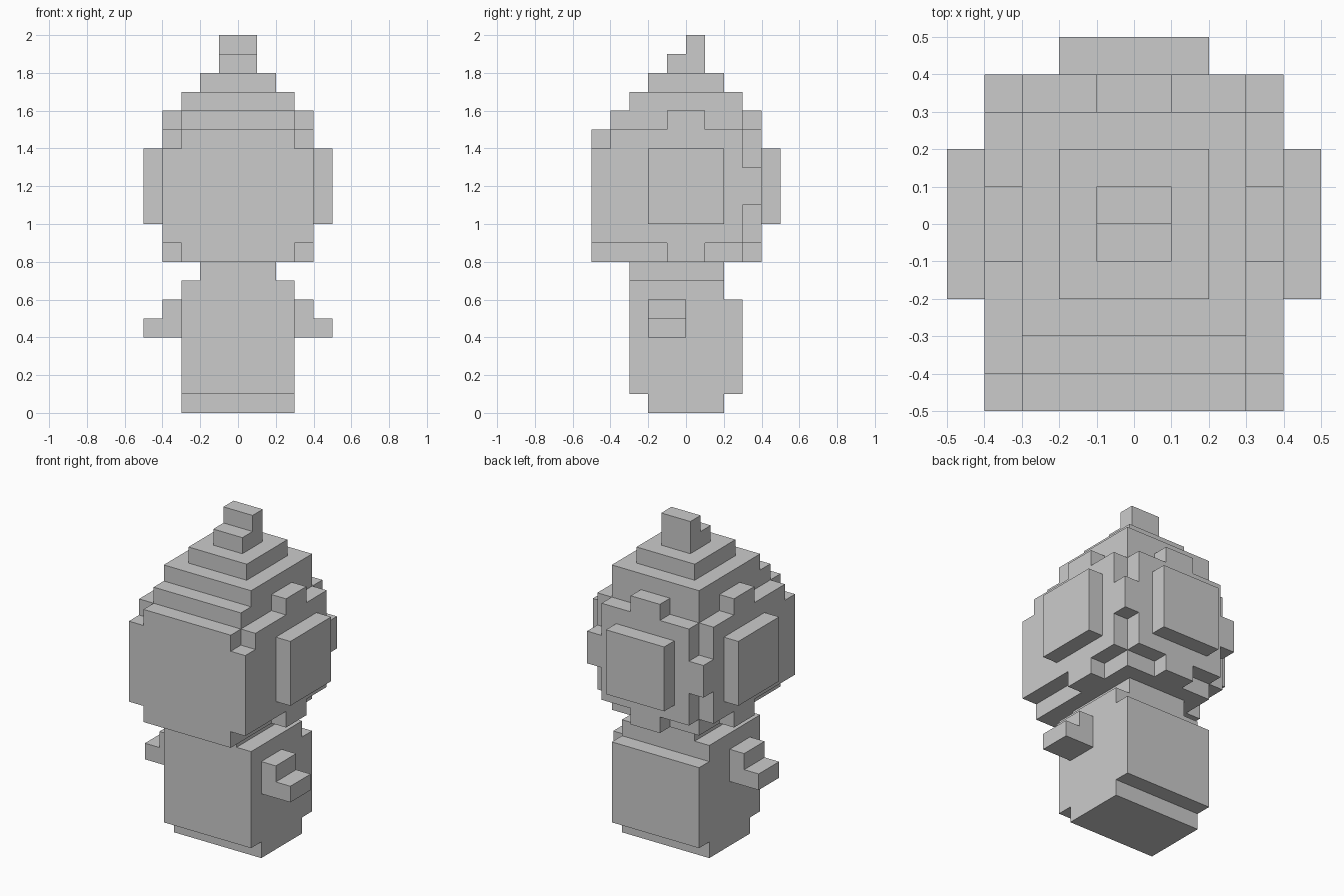
import bpy, bmesh, math
from mathutils import Vector

if "Cube" in bpy.data.objects:
    bpy.data.objects.remove(bpy.data.objects["Cube"])

U = 0.1  # voxel size; all boxes below are in voxel units


def part(name, boxes, mirror=False):
    """Join boxes (x0, x1, y0, y1, z0, z1) into one clean voxel shell."""
    cells = set()
    for x0, x1, y0, y1, z0, z1 in boxes:
        cells |= {(x, y, z) for x in range(x0, x1)
                  for y in range(y0, y1) for z in range(z0, z1)}
        if mirror:
            cells |= {(x, y, z) for x in range(-x1, -x0)
                      for y in range(y0, y1) for z in range(z0, z1)}
    bm = bmesh.new()
    for c in cells:
        mid = Vector(c) + Vector((0.5, 0.5, 0.5))
        for axis in range(3):
            for s in (-1, 1):
                n = list(c)
                n[axis] += s
                if tuple(n) in cells:
                    continue
                d, u, v = Vector(), Vector(), Vector()
                d[axis] = s * 0.5
                u[(axis + 1) % 3] = 0.5 * s
                v[(axis + 2) % 3] = 0.5
                bm.faces.new([bm.verts.new((mid + d + a * u + b * v) * U)
                              for a, b in ((-1, -1), (1, -1), (1, 1), (-1, 1))])
    bmesh.ops.remove_doubles(bm, verts=bm.verts, dist=0.001)
    bmesh.ops.dissolve_limit(bm, angle_limit=math.radians(1),
                             verts=bm.verts, edges=bm.edges)
    mesh = bpy.data.meshes.new(name)
    bm.to_mesh(mesh)
    bm.free()
    obj = bpy.data.objects.new(name, mesh)
    bpy.context.collection.objects.link(obj)
    return obj


# Torso with recessed foot, stepped back shoulder and neck
part("body", [(-3, 3, -2, 2, 0, 1),
              (-3, 3, -3, 3, 1, 6),
              (-3, 3, -3, 2, 6, 7),
              (-2, 2, -3, 2, 7, 8)])

# Stubby arms with an upturned shoulder
part("arms", [(3, 4, -2, 0, 4, 6), (4, 5, -2, 0, 4, 5)], mirror=True)

# Head: core, front plate, side and back shells with tabs, rear corner studs
part("head", [(0, 3, -4, 3, 8, 16),
              (0, 3, -5, -4, 8, 15),
              (3, 4, -5, -4, 9, 14),
              (3, 4, -4, 3, 9, 15),
              (3, 4, -1, 1, 8, 16),
              (0, 3, 3, 4, 9, 15),
              (0, 1, 3, 4, 8, 16),
              (3, 4, 3, 4, 11, 13)], mirror=True)

# Raised panels on both sides and the back
part("side_panels", [(4, 5, -2, 2, 10, 14)], mirror=True)
part("back_panel", [(-2, 2, 4, 5, 10, 14)])

# Stepped crown ending in a swept-back tip
part("crown", [(-3, 3, -3, 3, 16, 17),
               (-2, 2, -2, 2, 17, 18),
               (-1, 1, -1, 1, 18, 19),
               (-1, 1, 0, 1, 19, 20)])
